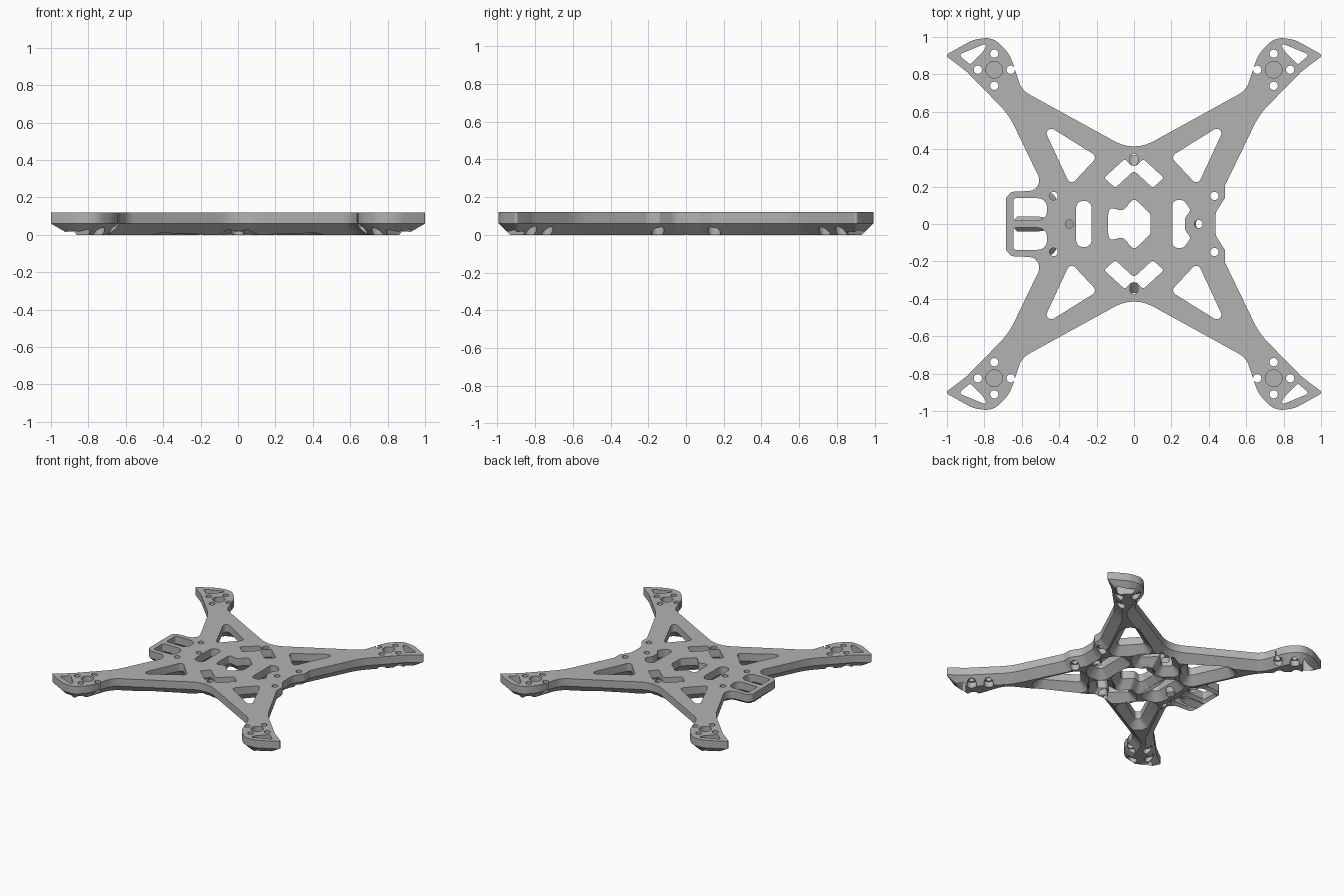
import bpy, bmesh, math
from mathutils import Vector

TOP, EDGE, CHAMFER = .12, .06, .06


def ring(corners, grow, z, steps=6):
    """Rounded polygon from (x, y, radius) corners, offset outward by grow."""
    pts = [Vector(c[:2]) for c in corners]
    radii = [c[2] for c in corners]
    n = len(pts)
    area = sum(pts[i - 1].x * pts[i].y - pts[i].x * pts[i - 1].y for i in range(n))
    if area < 0:
        pts.reverse()
        radii.reverse()
    moved, signs = [], []
    for i in range(n):
        a = (pts[i] - pts[i - 1]).normalized()
        b = (pts[(i + 1) % n] - pts[i]).normalized()
        na, nb = Vector((a.y, -a.x)), Vector((b.y, -b.x))
        moved.append(pts[i] + (na + nb) * grow / (1 + na.dot(nb)))
        signs.append(1 if a.x * b.y - a.y * b.x > 0 else -1)
    out = []
    for i in range(n):
        p = moved[i]
        to_prev, to_next = moved[i - 1] - p, moved[(i + 1) % n] - p
        u, v = to_prev.normalized(), to_next.normalized()
        half = u.angle(v) / 2
        r = max(radii[i] + signs[i] * grow, .003)
        t = min(r / math.tan(half), .48 * to_prev.length, .48 * to_next.length)
        r = t * math.tan(half)
        centre = p + (u + v).normalized() * (r / math.sin(half))
        start, end = p + u * t - centre, p + v * t - centre
        sweep = math.pi - 2 * half
        for k in range(steps + 1):
            f = k / steps
            q = (start * math.sin((1 - f) * sweep) + end * math.sin(f * sweep)) / math.sin(sweep)
            out.append((*(centre + q), z))
    return out


def circle(x, y, r, z, stretch=1, sides=28):
    return [(x + r * math.cos(k * math.tau / sides),
             y + stretch * r * math.sin(k * math.tau / sides), z) for k in range(sides)]


def loft(bm, rings):
    """Closed solid through rings that share a point count."""
    loops = [[bm.verts.new(co) for co in r] for r in rings]
    n = len(loops[0])
    for low, high in zip(loops, loops[1:]):
        for i in range(n):
            j = (i + 1) % n
            bm.faces.new((low[i], low[j], high[j], high[i]))
    bm.faces.new(loops[0][::-1])
    bm.faces.new(loops[-1])


def make(name, bm):
    bmesh.ops.recalc_face_normals(bm, faces=bm.faces)
    mesh = bpy.data.meshes.new(name)
    bm.to_mesh(mesh)
    bm.free()
    ob = bpy.data.objects.new(name, mesh)
    bpy.context.collection.objects.link(ob)
    return ob


def flip(corners, sx, sy):
    return [(x * sx, y * sy, r) for x, y, r in corners]


def window(bm, corners, flare=CHAMFER):
    """Through opening, flared towards the underside."""
    extra = flare / EDGE * .01
    loft(bm, [ring(corners, flare + extra, -.01), ring(corners, 0, EDGE),
              ring(corners, 0, TOP + .01)])


def screw_hole(bm, x, y, stretch=1):
    """Narrow hole with a counterbore below."""
    loft(bm, [circle(x, y, r, z, stretch if r < .03 else 1) for r, z in
              ((.034, -.01), (.034, .045), (.022, .045), (.022, TOP + .01))])


cube = bpy.data.objects.get("Cube")
if cube:
    bpy.data.objects.remove(cube, do_unlink=True)

# Outline: one arm, mirrored, with a different waist on each side
arm = [(.6, .715, .12), (.665, .91, .2), (.755, 1, .12), (.86, .985, .15),
       (1.01, .902, .012), (.895, .815, .1), (.67, .585, .4)]
right_waist = [(.487, .207, .03), (.487, .14, .01), (.435, .06, .08)]
tail = [(-.685, .14, .02), (-.655, .172, .02), (-.474, .18, .06)]
upper = tail + flip(arm, -1, 1)[::-1] + [(0, .385, .21)] + arm + right_waist
outline = upper + flip(upper, 1, -1)[::-1]

bm = bmesh.new()
loft(bm, [ring(outline, -CHAMFER, 0), ring(outline, 0, EDGE), ring(outline, 0, TOP)])
frame = make("frame_plate", bm)

# Openings
arm_window = [(.5, .55, .025), (.195, .36, .025), (.34, .205, .025)]
tip_window = [(.938, .905, .012), (.785, .968, .01), (.8, .93, .02), (.875, .852, .012)]
tail_window = [(-.645, .02, .015), (-.465, .02, .05), (-.465, .138, .05), (-.645, .138, .015)]
chevron = [(-.16, .247, .01), (-.05, .347, .01), (0, .3, .03), (.05, .347, .01),
           (.16, .247, .01), (.1, .193, .01), (0, .285, .02), (-.1, .193, .01)]
left_slot = [(-.31, .124, .042), (-.226, .124, .042)]
right_slot = [(.205, .128, .03), (.265, .128, .03), (.303, .075, .02), (.272, .03, .02)]
centre = [(-.138, .05, .02), (-.13, .088, .02), (-.06, .07, .03), (0, .138, .02), (.087, .055, .02)]

cuts = bmesh.new()
for half in (left_slot, right_slot, centre):
    window(cuts, half + flip(half, 1, -1)[::-1])
for sy in (1, -1):
    window(cuts, flip(tail_window, 1, sy))
    window(cuts, flip(chevron, 1, sy))
    screw_hole(cuts, 0, .345 * sy, 1.45)
    screw_hole(cuts, .345 * sy, 0)
    for sx in (1, -1):
        window(cuts, flip(arm_window, sx, sy))
        window(cuts, flip(tip_window, sx, sy), 0)
        screw_hole(cuts, .43 * sx, .15 * sy)
        # Motor mount: blind shaft recess and four screws
        mx, my = .747 * sx, .825 * sy
        loft(cuts, [circle(mx, my, .045, z) for z in (EDGE, TOP + .01)])
        for dx, dy in ((.088, 0), (-.088, 0), (0, .086), (0, -.086)):
            screw_hole(cuts, mx + dx, my + dy)
cutter = make("opening_cutter", cuts)
cutter.hide_render = True

mod = frame.modifiers.new("openings", 'BOOLEAN')
mod.operation, mod.solver, mod.object = 'DIFFERENCE', 'EXACT', cutter
mod.use_self = True
bpy.ops.object.select_all(action='DESELECT')
bpy.context.view_layer.objects.active = frame
frame.select_set(True)
bpy.ops.object.modifier_apply(modifier=mod.name)
bpy.data.objects.remove(cutter, do_unlink=True)

# Single grey finish
grey = bpy.data.materials.new("plain_grey")
grey.use_nodes = True
colour = (.45, .45, .45, 1)
grey.diffuse_color = colour
grey.node_tree.nodes["Principled BSDF"].inputs["Base Color"].default_value = colour
frame.data.materials.clear()
frame.data.materials.append(grey)
bpy.ops.object.shade_smooth_by_angle(angle=math.radians(30))
